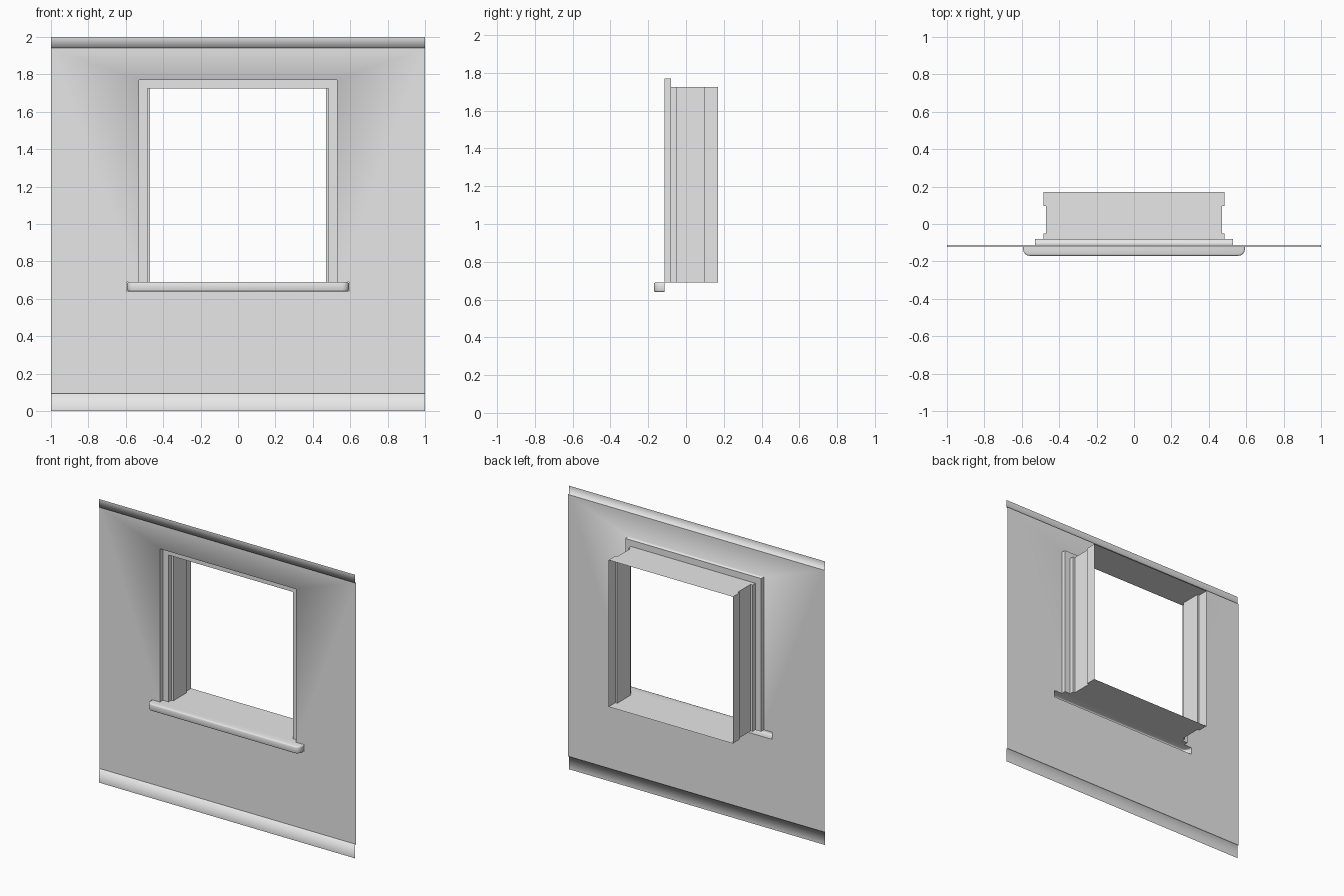
import bpy
import bmesh
import math

cube = bpy.data.objects.get("Cube")
if cube:
    bpy.data.objects.remove(cube, do_unlink=True)

plaster = bpy.data.materials.new("light_grey_plaster")
plaster.use_nodes = True
plaster.diffuse_color = (0.8, 0.8, 0.8, 1)
plaster.node_tree.nodes["Principled BSDF"].inputs["Base Color"].default_value = (0.8, 0.8, 0.8, 1)

WALL_Y, TRIM_Y, REVEAL_Y, FRONT_Y, BACK_Y = -0.113, -0.123, -0.08, -0.17, 0.17
FLOOR_Z, SILL_Z, LINTEL_Z, HEAD_Z = 0.69, 0.64, 1.725, 1.77
BASE_Z, CROWN_Z = 0.095, 1.942
OPEN_X, SILL_X = 0.53, 0.593


def finish(name, bm, soft=lambda edge: False):
    """Smooth the mesh, keeping sharp angles except on the soft edges."""
    for face in bm.faces:
        face.smooth = True
    for edge in bm.edges:
        edge.smooth = soft(edge) or edge.calc_face_angle(0) < math.radians(35)
    mesh = bpy.data.meshes.new(name)
    bm.to_mesh(mesh)
    bm.free()
    mesh.materials.append(plaster)
    obj = bpy.data.objects.new(name, mesh)
    bpy.context.collection.objects.link(obj)
    return obj


def sheet(polygons):
    """Welded open surface from a list of polygons."""
    bm = bmesh.new()
    for points in polygons:
        bm.faces.new([bm.verts.new(p) for p in points])
    bmesh.ops.remove_doubles(bm, verts=bm.verts, dist=0.0001)
    return bm


def mirrored(polygon):
    return [(-x, y, z) for x, y, z in reversed(polygon)]


def on_wall(*points):
    return [(x, WALL_Y, z) for x, z in points]


def lining(profile):
    """Jambs and header swept through (half width, depth, head height) points."""
    faces = []
    for (x0, y0, z0), (x1, y1, z1) in zip(profile, profile[1:]):
        jamb = [(-x0, y0, FLOOR_Z), (-x1, y1, FLOOR_Z), (-x1, y1, z1), (-x0, y0, z0)]
        faces += [jamb, mirrored(jamb)]
        if (y0, z0) != (y1, z1):
            faces.append([(-x0, y0, z0), (-x1, y1, z1), (x1, y1, z1), (x0, y0, z0)])
    return faces


# Wall sheet around the window, with the shallow reveal behind it
top = (-1, CROWN_Z)
side = [
    on_wall(top, (-OPEN_X, FLOOR_Z), (-OPEN_X, HEAD_Z)),
    on_wall(top, (-SILL_X, FLOOR_Z), (-OPEN_X, FLOOR_Z)),
    on_wall(top, (-1, BASE_Z), (-SILL_X, SILL_Z), (-SILL_X, FLOOR_Z)),
]
wall = side + [mirrored(p) for p in side]
wall.append(on_wall((-1, BASE_Z), (1, BASE_Z), (SILL_X, SILL_Z), (-SILL_X, SILL_Z)))
wall.append(on_wall(top, (-OPEN_X, HEAD_Z), (OPEN_X, HEAD_Z), (1, CROWN_Z)))
reveal = lining([(OPEN_X, WALL_Y, HEAD_Z), (OPEN_X, REVEAL_Y, HEAD_Z)])
finish("wall", sheet(wall + reveal),
       lambda e: all(abs(v.co.z - HEAD_Z) < 0.001 and abs(v.co.y - WALL_Y) < 0.001
                     for v in e.verts))

# Stepped window lining
finish("window_lining", sheet(lining([
    (OPEN_X, REVEAL_Y, HEAD_Z), (0.485, REVEAL_Y, LINTEL_Z),
    (0.485, -0.05, LINTEL_Z), (0.47, -0.05, LINTEL_Z),
    (0.47, 0.095, LINTEL_Z), (0.485, 0.095, LINTEL_Z), (0.485, BACK_Y, LINTEL_Z)])))

# Window floor, cut to the outline of the lining
outline = [(OPEN_X, WALL_Y), (OPEN_X, REVEAL_Y), (0.485, REVEAL_Y), (0.485, -0.05),
           (0.47, -0.05), (0.47, 0.095), (0.485, 0.095), (0.485, BACK_Y)]
outline += [(-x, y) for x, y in reversed(outline)]
finish("window_floor", sheet([[(x, y, FLOOR_Z) for x, y in outline]]))


# Baseboard and crown strips, each with a narrow ledge against the wall
def strip(name, ledge_z, edge_z):
    bm = sheet([[(-1, y0, z0), (-1, y1, z1), (1, y1, z1), (1, y0, z0)]
                for y0, z0, y1, z1 in ((WALL_Y, ledge_z, TRIM_Y, ledge_z),
                                       (TRIM_Y, ledge_z, TRIM_Y, edge_z))])
    if ledge_z > edge_z:
        pass
    else:
        bmesh.ops.reverse_faces(bm, faces=bm.faces)
    finish(name, bm, lambda e: True)


strip("baseboard", BASE_Z, 0)
strip("crown_strip", CROWN_Z, 2)

# Projecting sill: open-backed shell with rounded ends and nose
bm = bmesh.new()
bmesh.ops.create_cube(bm, size=1)
for v in bm.verts:
    v.co = (v.co.x * 2 * SILL_X,
            WALL_Y if v.co.y > 0 else FRONT_Y,
            FLOOR_Z if v.co.z > 0 else SILL_Z)
back = [f for f in bm.faces if f.normal.y > 0.9]
bmesh.ops.delete(bm, geom=back, context='FACES_ONLY')
corners = [e for e in bm.edges
           if all(v.co.y < WALL_Y - 0.01 for v in e.verts)
           and abs(e.verts[0].co.z - e.verts[1].co.z) > 0.01]
bmesh.ops.bevel(bm, geom=corners, offset=0.035, segments=4, profile=0.5, affect='EDGES')
bm.normal_update()
rims = [e for e in bm.edges if len(e.link_faces) == 2
        and any(abs(f.normal.z) > 0.9 for f in e.link_faces)]
bmesh.ops.bevel(bm, geom=rims, offset=0.008, segments=2, profile=0.5, affect='EDGES')
bm.normal_update()
finish("window_sill", bm, lambda e: True)
